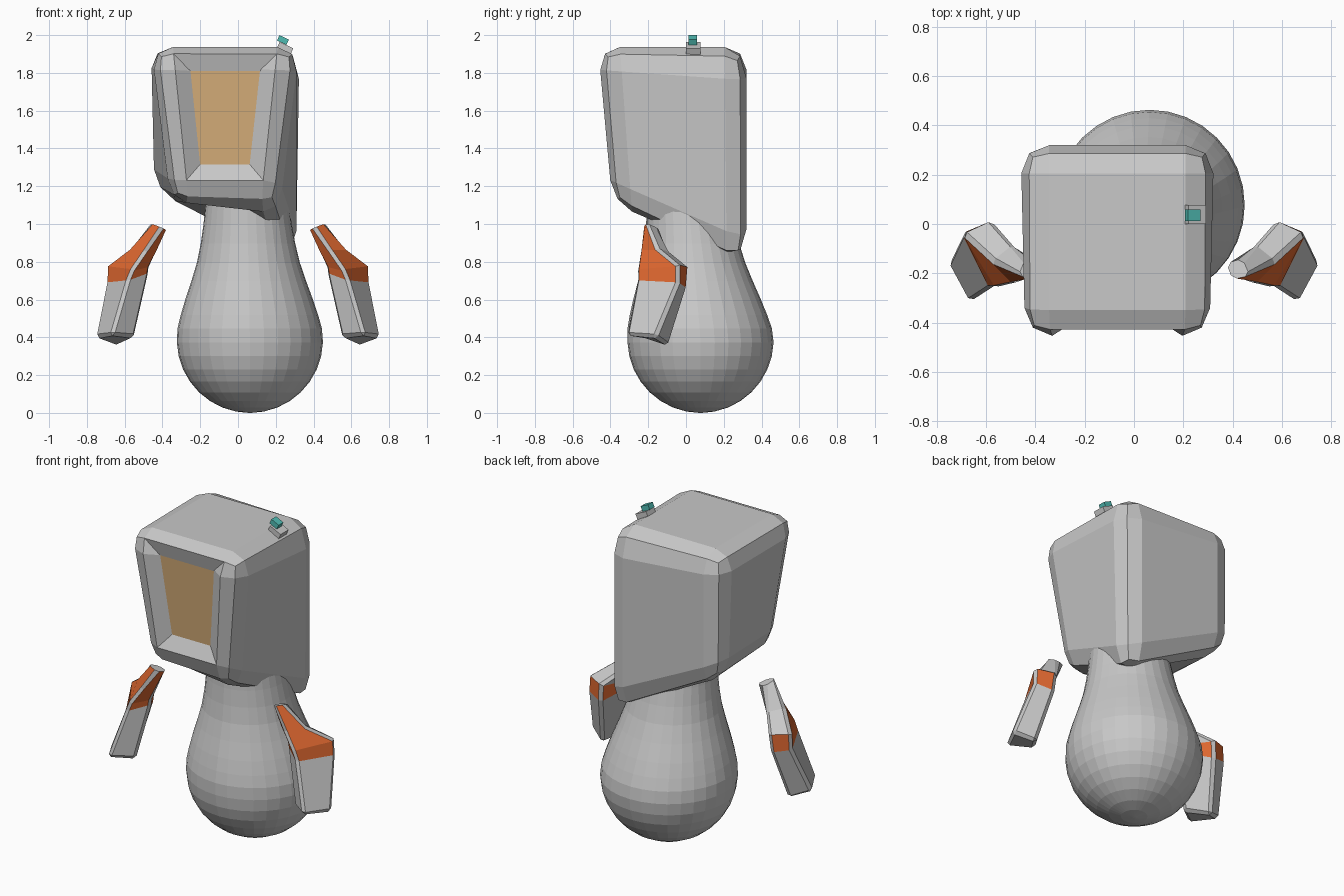
import bpy, bmesh, math
from mathutils import Vector, Matrix

if "Cube" in bpy.data.objects:
    bpy.data.objects.remove(bpy.data.objects["Cube"])


def material(name, rgb):
    m = bpy.data.materials.new(name)
    m.diffuse_color = (*rgb, 1)
    m.use_nodes = True
    m.node_tree.nodes["Principled BSDF"].inputs["Base Color"].default_value = m.diffuse_color
    return m


GREY = material("grey", (0.58, 0.58, 0.58))
TAN = material("tan", (0.70, 0.44, 0.20))
ORANGE = material("orange", (0.75, 0.14, 0.03))
TEAL = material("teal", (0.08, 0.50, 0.45))


def finish(name, bm, mats):
    bmesh.ops.recalc_face_normals(bm, faces=bm.faces)
    me = bpy.data.meshes.new(name)
    bm.to_mesh(me)
    bm.free()
    for m in mats:
        me.materials.append(m)
    ob = bpy.data.objects.new(name, me)
    bpy.context.collection.objects.link(ob)
    return ob


def loft(bm, rings):
    """Skin a list of closed rings and cap both ends."""
    vs = [[bm.verts.new(p) for p in r] for r in rings]
    n = len(vs[0])
    grid = []
    for a, b in zip(vs, vs[1:]):
        grid.append([bm.faces.new((a[i], a[(i + 1) % n], b[(i + 1) % n], b[i])) for i in range(n)])
    bm.faces.new(vs[0])
    bm.faces.new(vs[-1])
    return vs, grid


# Body: round base with a tapering neck that leans a little forward
CZ, R = 0.39, 0.387
profile = [(CZ - R * math.cos(math.radians(a)), R * math.sin(math.radians(a)))
           for a in [1] + list(range(11, 100, 11))]
profile += [(0.52, 0.364), (0.6, 0.339), (0.7, 0.304), (0.8, 0.272),
            (0.9, 0.25), (1.0, 0.234), (1.1, 0.222), (1.18, 0.19)]
rings = []
for z, r in profile:
    lean = max(0, z - 0.4)
    cx, cy = 0.063 - 0.02 * lean, 0.077 - 0.09 * lean
    rings.append([(cx + r * math.cos(k * math.tau / 32), cy + r * math.sin(k * math.tau / 32), z - 0.003)
                  for k in range(32)])
bm = bmesh.new()
loft(bm, rings)
finish("body", bm, [GREY])

# Head: bevelled cube warped to eight corners, back right corner pulled down
bm = bmesh.new()
bmesh.ops.create_cube(bm, size=1)
bmesh.ops.bevel(bm, geom=bm.edges[:], offset=0.147, segments=2, profile=0.5, affect='EDGES')
bm.normal_update()
visor = [f for f in bm.faces if f.normal.y < -0.85 and f.normal.z > -0.1 and abs(f.normal.x) < 0.1
         and abs(f.calc_center_median().x) < 0.1]
bottom = {(0, 0): (-0.34, -0.39, 1.11), (1, 0): (0.20, -0.39, 1.11),
          (0, 1): (-0.46, 0.32, 1.19), (1, 1): (0.325, 0.32, 0.74)}
top = {(i, j): (-0.46 + 0.785 * i, -0.465 + 0.785 * j, 1.937) for i in (0, 1) for j in (0, 1)}
for v in bm.verts:
    u, w, t = v.co.x + 0.5, v.co.y + 0.5, v.co.z + 0.5
    p = Vector()
    for (i, j) in top:
        k = (u if i else 1 - u) * (w if j else 1 - w)
        p += k * (t * Vector(top[i, j]) + (1 - t) * Vector(bottom[i, j]))
    v.co = p
bm.normal_update()
# recessed visor
bmesh.ops.inset_region(bm, faces=visor, thickness=0.08, depth=-0.05, use_even_offset=True)
for f in visor:
    f.material_index = 1
finish("head", bm, [GREY, TAN])

# Arms: four-cornered sections (outer, front, inner, back) from shoulder to hand
sections = [
    [(0.47, -0.21, 1.005), (0.40, -0.225, 0.98), (0.375, -0.16, 0.965), (0.44, -0.14, 0.975)],
    [(0.575, -0.15, 0.875), (0.49, -0.25, 0.86), (0.42, -0.18, 0.86), (0.49, -0.08, 0.85)],
    [(0.695, -0.04, 0.785), (0.56, -0.265, 0.76), (0.465, -0.18, 0.77), (0.575, 0.015, 0.77)],
    [(0.70, -0.04, 0.69), (0.585, -0.265, 0.70), (0.47, -0.18, 0.735), (0.585, 0.005, 0.66)],
    [(0.757, -0.16, 0.40), (0.67, -0.32, 0.41), (0.545, -0.22, 0.40), (0.64, -0.09, 0.35)],
]
bm = bmesh.new()
vs, grid = loft(bm, sections)
for level, row in enumerate(grid):
    for side, f in enumerate(row):
        # orange front sides of the upper arm, and a full band at the elbow
        if level == 2 or (level < 2 and side in (0, 1)):
            f.material_index = 1
edges = [bm.edges.get((a[i], b[i])) for a, b in zip(vs, vs[1:]) for i in range(4)]
edges += [bm.edges.get((vs[-1][i], vs[-1][(i + 1) % 4])) for i in range(4)]
bmesh.ops.recalc_face_normals(bm, faces=bm.faces)
bmesh.ops.bevel(bm, geom=edges, offset=0.018, segments=1, affect='EDGES', clamp_overlap=True)
arms = finish("arms", bm, [GREY, ORANGE])
arms.modifiers.new("mirror", 'MIRROR').use_mirror_merge = False


# Tilted lamp on the head
def tilted_box(name, centre, size, mat):
    bm = bmesh.new()
    bmesh.ops.create_cube(bm, size=1, matrix=Matrix.Translation(centre)
                          @ Matrix.Rotation(math.radians(25), 4, 'Y') @ Matrix.Diagonal((*size, 1)))
    finish(name, bm, [mat])


tilted_box("lamp_base", (0.245, 0.038, 1.922), (0.08, 0.078, 0.055), GREY)
tilted_box("lamp", (0.238, 0.036, 1.974), (0.055, 0.046, 0.031), TEAL)
